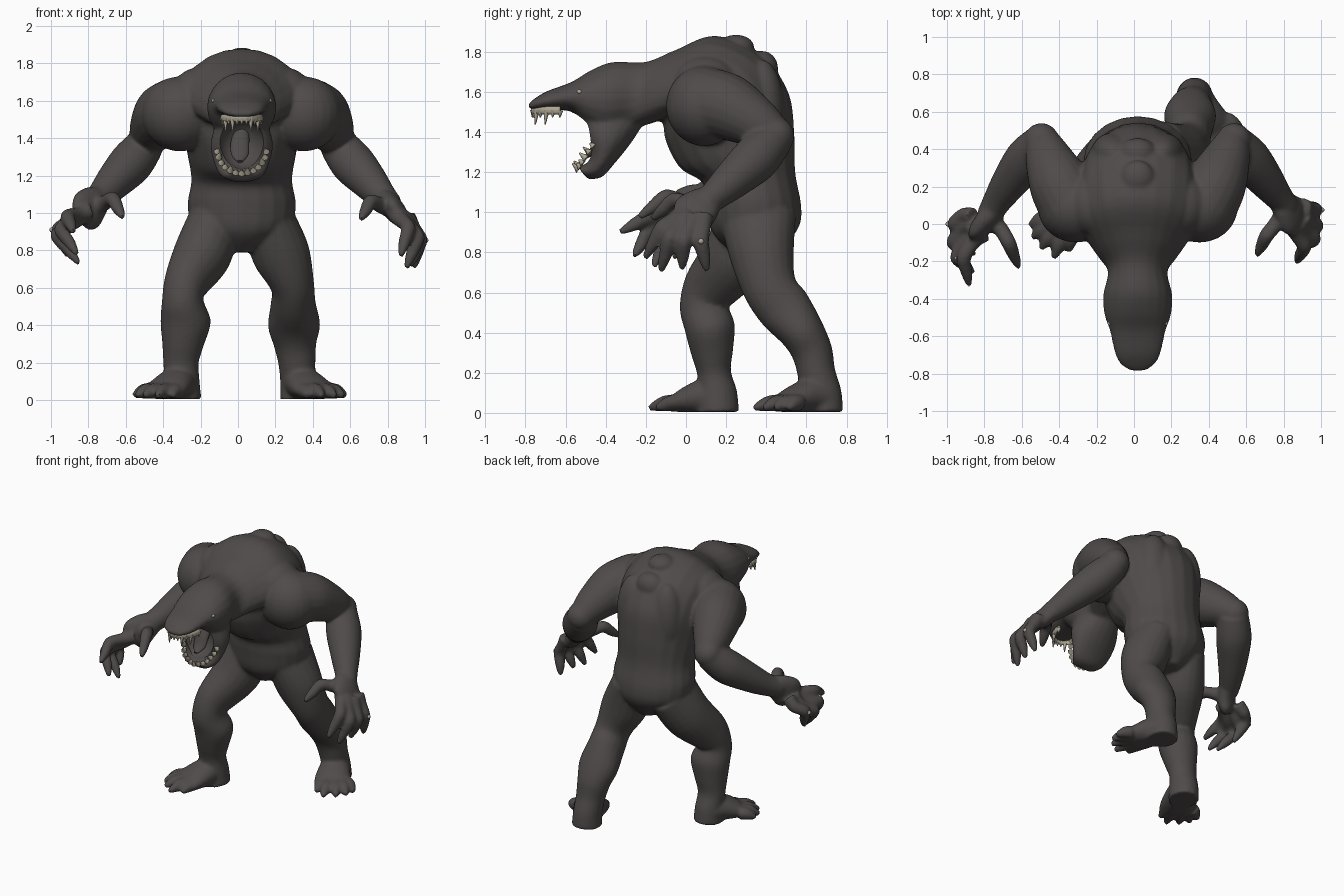
import bpy, bmesh
from math import sin, cos, pi, radians
from mathutils import Vector, Matrix

cube = bpy.data.objects.get("Cube")
if cube:
    bpy.data.objects.remove(cube, do_unlink=True)

CX = 0.02          # body midline
SIDES = 20


def material(name, colour):
    m = bpy.data.materials.new(name)
    m.use_nodes = True
    m.diffuse_color = (*colour, 1)
    bsdf = m.node_tree.nodes["Principled BSDF"]
    bsdf.inputs["Base Color"].default_value = (*colour, 1)
    bsdf.inputs["Roughness"].default_value = 0.8
    return m


skin = material("dark grey hide", (0.078, 0.070, 0.068))
ivory = material("old ivory", (0.42, 0.38, 0.29))


def catmull(a, b, c, d, t):
    return 0.5 * (2 * b + (c - a) * t + (2 * a - 5 * b + 4 * c - d) * t * t
                  + (3 * b - a - 3 * c + d) * t ** 3)


def loft(bm, rings, steps=5):
    """Smooth closed tube through rings of (centre, half axis, half axis)."""
    n = len(rings)
    loops = []
    for i in range(n - 1):
        keys = [rings[max(0, min(n - 1, j))] for j in range(i - 1, i + 3)]
        for s in range(steps + (i == n - 2)):
            c, u, v = (catmull(*[k[p] for k in keys], s / steps) for p in range(3))
            loops.append([bm.verts.new(c + u * cos(2 * pi * j / SIDES) + v * sin(2 * pi * j / SIDES))
                          for j in range(SIDES)])
    for a, b in zip(loops, loops[1:]):
        for j in range(SIDES):
            k = (j + 1) % SIDES
            bm.faces.new((a[j], a[k], b[k], b[j]))
    bm.faces.new(loops[0][::-1])
    bm.faces.new(loops[-1])


def tube(bm, points, ref=(1, 0, 0)):
    """Tube along (x, y, z, radius along ref, other radius)."""
    pos = [Vector(p[:3]) for p in points]
    rings = []
    for i, p in enumerate(points):
        t = (pos[min(i + 1, len(pos) - 1)] - pos[max(i - 1, 0)]).normalized()
        r = Vector(ref)
        u = (r - t * r.dot(t)).normalized()
        rings.append((pos[i], u * p[3], t.cross(u) * p[-1]))
    loft(bm, rings)


def profile(bm, sections):
    """Tube along the midline from (front y, front z, back y, back z, half width)."""
    rings = []
    for fy, fz, by, bz, w in sections:
        f, b = Vector((CX, fy, fz)), Vector((CX, by, bz))
        rings.append(((f + b) / 2, Vector((w, 0, 0)), (b - f) / 2))
    loft(bm, rings)


def blob(bm, centre, radii):
    bmesh.ops.create_uvsphere(bm, u_segments=24, v_segments=16, radius=1,
                              matrix=Matrix.Translation(centre) @ Matrix.Diagonal((*radii, 1)))


def spike(bm, base, direction, radius, length):
    d = Vector(direction).normalized()
    rot = d.to_track_quat('Z', 'Y').to_matrix().to_4x4()
    bmesh.ops.create_cone(bm, cap_ends=True, segments=8, radius1=radius, radius2=radius * 0.2,
                          depth=length, matrix=Matrix.Translation(Vector(base) + d * length / 2) @ rot)


def finish(name, bm, mat):
    bmesh.ops.recalc_face_normals(bm, faces=bm.faces)
    me = bpy.data.meshes.new(name)
    bm.to_mesh(me)
    bm.free()
    ob = bpy.data.objects.new(name, me)
    bpy.context.collection.objects.link(ob)
    me.materials.append(mat)
    bpy.ops.object.select_all(action='DESELECT')
    ob.select_set(True)
    bpy.context.view_layer.objects.active = ob
    bpy.ops.object.shade_smooth_by_angle(angle=radians(50))
    return ob


def sculpt(ob, voxel, smoothing, cutter):
    """Fuse overlapping volumes into one soft skin, then carve with the cutter."""
    rm = ob.modifiers.new("fuse", 'REMESH')
    rm.mode, rm.voxel_size = 'VOXEL', voxel
    sm = ob.modifiers.new("soften", 'SMOOTH')
    sm.factor, sm.iterations = 0.5, smoothing
    bo = ob.modifiers.new("carve", 'BOOLEAN')
    bo.operation, bo.object = 'DIFFERENCE', cutter
    for m in list(ob.modifiers):
        bpy.ops.object.modifier_apply(modifier=m.name)
    for v in ob.data.vertices:
        v.co.z = max(v.co.z, 0.005)
    bpy.ops.object.shade_smooth_by_angle(angle=radians(50))


body = bmesh.new()
flecks = bmesh.new()

# Torso, neck and upper head in one sweep from the pelvis to the snout
profile(body, [(.24, .79, .46, .79, .06), (.13, .90, .56, .92, .25), (.10, 1.05, .575, 1.03, .29),
               (.08, 1.15, .545, 1.2, .27), (-.03, 1.22, .54, 1.4, .29), (-.1, 1.35, .51, 1.6, .32),
               (-.12, 1.45, .38, 1.78, .33), (-.18, 1.44, .15, 1.88, .30), (-.25, 1.42, -.05, 1.81, .22),
               (-.3, 1.4, -.2, 1.75, .16), (-.40, 1.38, -.36, 1.75, .185), (-.50, 1.43, -.47, 1.71, .178),
               (-.57, 1.5, -.57, 1.65, .15), (-.68, 1.51, -.69, 1.605, .125), (-.745, 1.51, -.75, 1.57, .095),
               (-.785, 1.515, -.787, 1.54, .04)])

# Hanging lower jaw with cheeks
profile(body, [(-.54, 1.49, -.2, 1.46, .14), (-.515, 1.39, -.27, 1.35, .168), (-.485, 1.29, -.35, 1.25, .15),
               (-.5, 1.245, -.42, 1.175, .12), (-.54, 1.225, -.49, 1.165, .08)])

# Spine lumps, back muscles and the slope from neck to shoulder
blob(body, (CX, .25, 1.825), (.09, .09, .06))
blob(body, (CX, .38, 1.715), (.1, .08, .09))
for s in (-1, 1):
    blob(body, (CX + s * .13, .38, 1.5), (.12, .11, .26))
    blob(body, (CX + s * .22, .1, 1.63), (.16, .17, .15))

# Knuckle, middle joint and tip of each digit; the left hand droops, the right reaches
knuckles = [(.82, .00, 1.0), (.85, .00, .985), (.88, .04, .975), (.88, .09, .985), (.78, .05, 1.03)]
left_hand = [((.89, -.12, .92), (.85, -.205, .77)), ((.94, -.08, .87), (.88, -.125, .705)),
             ((.955, -.01, .855), (.90, -.02, .715)), ((.95, .075, .855), (.92, .105, .705)),
             ((.69, -.06, 1.06), (.635, -.17, .965))]
right_hand = [((.93, -.18, .98), (.90, -.33, .90)), ((.965, -.18, .91), (.88, -.26, .78)),
              ((.985, -.10, .88), (.87, -.16, .73)), ((.98, .00, .91), (.93, -.06, .77)),
              ((.69, -.10, 1.075), (.635, -.235, .975))]

# Arms: heavy shoulder, elbow thrown back, forearm reaching forward
for s, shift, digits in ((1, Vector((0, 0, 0)), left_hand), (-1, Vector((0, -.05, .01)), right_hand)):
    def place(x, y, z, r, k=0.0, r2=None):
        return (CX + s * x, y + shift.y * k, z + shift.z * k, r, r2 or r)
    blob(body, (CX + s * .33, .09, 1.53), (.205, .19, .2))
    tube(body, [place(.34, .08, 1.55, .18), place(.42, .22, 1.52, .165), place(.48, .36, 1.44, .125),
                place(.51, .45, 1.38, .09)], (0, 0, 1))
    blob(body, (CX + s * .515, .445, 1.38), (.095, .095, .095))
    tube(body, [place(.51, .44, 1.37, .1), place(.59, .35, 1.27, .118), place(.68, .24, 1.17, .1, .2),
                place(.75, .15, 1.09, .078, .5), place(.80, .09, 1.04, .065, 1)], (0, 0, 1))
    # Palm
    tube(body, [place(.75, .14, 1.08, .06, .6), place(.79, .09, 1.045, .06, 1, .095),
                place(.83, .04, 1.0, .055, 1, .115), place(.86, .01, .965, .035, 1, .09)], (1, 0, .6))
    # Fingers and thumb
    for a, (b, c) in zip(knuckles, digits):
        mid = Vector(a).lerp(Vector(b), .5)
        tube(body, [place(*a, .05, 1), place(*mid, .042), place(*b, .040),
                    place(*Vector(b).lerp(Vector(c), .55), .032), place(*c, .015)])
    # Pale flecks on the middle and little fingers
    for (x, y, z), dx, dz in ((digits[1][0], .0, .036), (digits[3][0], .034, 0)):
        blob(flecks, (CX + s * (x + dx), y, z + dz), (.014, .014, .014))

# Legs in mid stride: right leg forward, left leg behind
tube(body, [(-.12, .34, .97, .14, .19), (-.19, .25, .78, .155, .17), (-.28, .12, .62, .118, .138),
            (-.295, .09, .53, .112, .122), (-.28, .12, .42, .135, .125), (-.295, .13, .3, .112, .105),
            (-.305, .14, .2, .095, .085), (-.30, .155, .1, .095, .1), (-.295, .16, .0, .1, .105)])
tube(body, [(.16, .36, .97, .14, .19), (.23, .38, .78, .155, .16), (.29, .42, .62, .118, .135),
            (.295, .49, .52, .12, .135), (.3, .58, .4, .14, .112), (.305, .63, .3, .115, .102),
            (.315, .65, .2, .1, .095), (.32, .675, .1, .095, .1), (.325, .68, .0, .1, .105)])

# Feet with five splayed clawed toes
for s, ax, ay in ((-1, -.30, .15), (1, .32, .67)):
    def step(x, y, z, a, b):
        return (ax + s * x, ay + y, z, a, b)
    tube(body, [step(0, .03, .08, .085, .09), step(.03, -.05, .085, .09, .105),
                step(.07, -.13, .065, .07, .12), step(.10, -.19, .045, .045, .12)], (0, 0, 1))
    for a, b in (((.17, -.11), (.26, -.16)), ((.16, -.15), (.245, -.225)), ((.13, -.18), (.20, -.285)),
                 ((.08, -.2), (.13, -.335)), ((.03, -.18), (.05, -.3))):
        m = [(p + q) / 2 for p, q in zip(a, b)]
        tube(body, [step(*a, .05, .045, .045), step(*m, .045, .038, .038), step(*b, .024, .015, .015)], (0, 0, 1))

# Mouth cavity, carved out of the fused body
mouth = bmesh.new()
blob(mouth, (CX, -.52, 1.37), (.125, .125, .135))
cutter = finish("mouth_cutter", mouth, skin)
cutter.hide_render = True
sculpt(finish("body", body, skin), .0105, 9, cutter)
bpy.data.objects.remove(cutter, do_unlink=True)

# Tongue
tongue = bmesh.new()
tube(tongue, [(CX, -.39, 1.44, .04, .03), (CX - .01, -.43, 1.37, .05, .025),
              (CX - .01, -.46, 1.31, .045, .02), (CX - .01, -.5, 1.275, .015, .01)])
finish("tongue", tongue, skin)

# Teeth: an upper gum band with hanging fangs, and a lower row of blunt teeth
upper, lower = bmesh.new(), bmesh.new()
angles = [radians(-84 + 14 * i) for i in range(13)]
arc = [(CX + .104 * sin(a), -.61 - .152 * cos(a), 1.508) for a in angles]
tube(upper, [(*p, .02, .012) for p in arc], (0, 0, 1))
for i, p in enumerate(arc):
    spike(upper, p, (0, -.1, -1), .015, .07 if i in (2, 4, 8, 10) else .035)
for i, a in enumerate(angles):
    spike(lower, (CX + .132 * sin(a), -.45 - .085 * cos(a), 1.34 - .13 * cos(a)),
          (-.2 * sin(a), -.7, .6), .019, .045 if i % 3 == 1 else .028)
finish("upper_teeth", upper, ivory)
finish("lower_teeth", lower, ivory)

# Small pale eyes, and the flecks on the hands
eyes = bmesh.new()
for s in (-1, 1):
    blob(eyes, (CX + s * .15, -.53, 1.6), (.011, .013, .011))
finish("eyes", eyes, ivory)
finish("hand_flecks", flecks, ivory)
